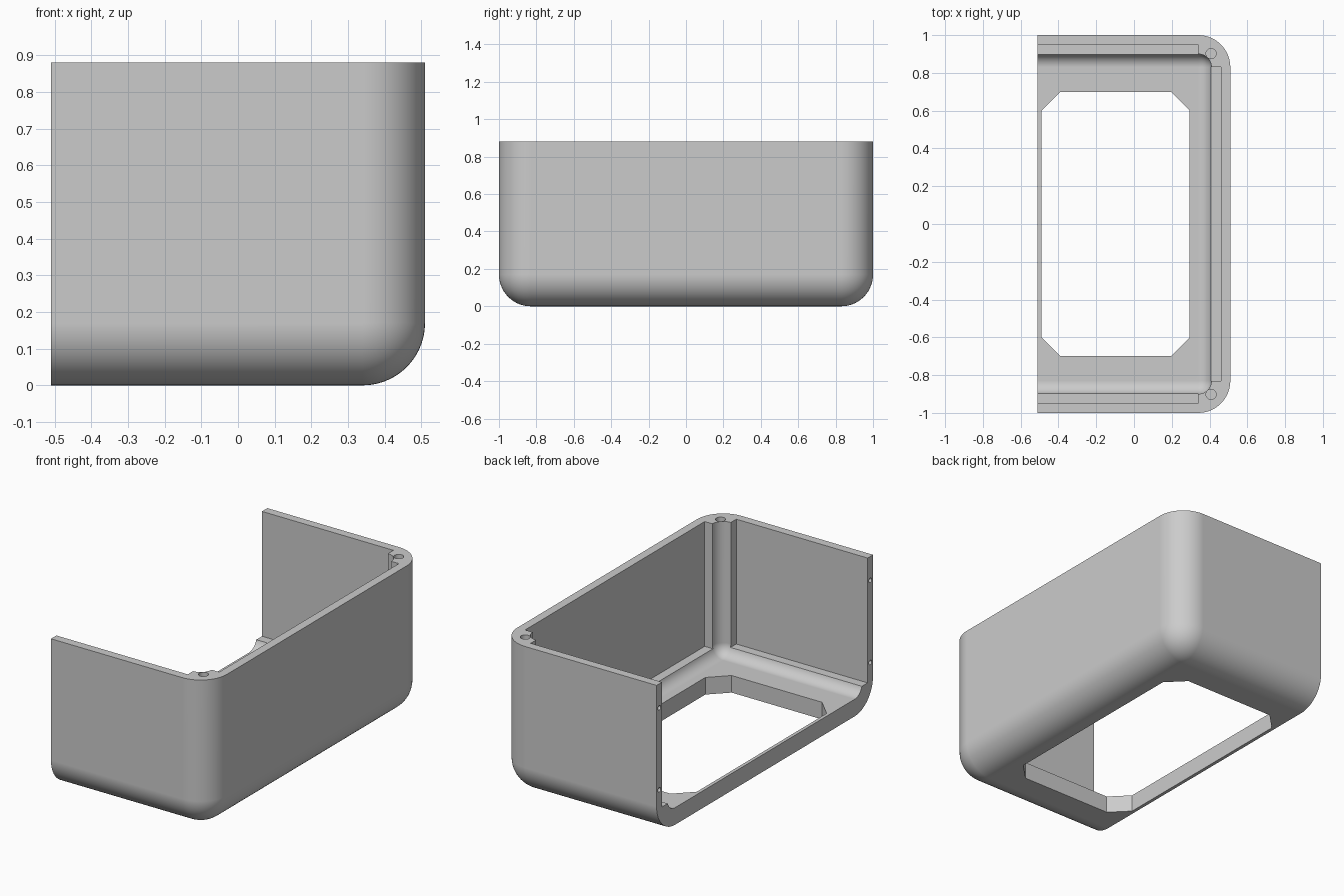
import bpy, bmesh, math
from mathutils import Matrix

cube = bpy.data.objects.get("Cube")
if cube:
    bpy.data.objects.remove(cube, do_unlink=True)

grey = bpy.data.materials.new("light_grey_plastic")
grey.use_nodes = True
grey.diffuse_color = (0.6, 0.6, 0.6, 1)
grey.node_tree.nodes["Principled BSDF"].inputs["Base Color"].default_value = (0.6, 0.6, 0.6, 1)


def make_object(name, bm):
    bmesh.ops.recalc_face_normals(bm, faces=bm.faces)
    mesh = bpy.data.meshes.new(name)
    bm.to_mesh(mesh)
    bm.free()
    mesh.materials.append(grey)
    ob = bpy.data.objects.new(name, mesh)
    bpy.context.collection.objects.link(ob)
    return ob


def box(name, lo, hi, radius=0):
    """Box; with a radius, the floor edges and the two right-hand uprights are rounded."""
    bm = bmesh.new()
    bmesh.ops.create_cube(bm, size=1)
    for v in bm.verts:
        v.co = [lo[i] if v.co[i] < 0 else hi[i] for i in range(3)]
    if radius:
        eps = 1e-4
        edges = []
        for e in bm.edges:
            a, b = e.verts[0].co, e.verts[1].co
            at_open_end = max(a.x, b.x) < lo[0] + eps
            at_top = min(a.z, b.z) > hi[2] - eps
            if not at_open_end and not at_top:
                edges.append(e)
        bmesh.ops.bevel(bm, geom=edges, offset=radius, offset_type='OFFSET',
                        segments=14, profile=0.5, affect='EDGES', clamp_overlap=False)
    return make_object(name, bm)


def prism(name, points, z0, z1):
    bm = bmesh.new()
    face = bm.faces.new([bm.verts.new((x, y, z0)) for x, y in points])
    new = bmesh.ops.extrude_face_region(bm, geom=[face])["geom"]
    for v in new:
        if isinstance(v, bmesh.types.BMVert):
            v.co.z = z1
    return make_object(name, bm)


def pin(name, centre, radius, length, along_x=False):
    bm = bmesh.new()
    matrix = Matrix.Translation(centre)
    if along_x:
        matrix = matrix @ Matrix.Rotation(math.pi / 2, 4, 'Y')
    bmesh.ops.create_cone(bm, cap_ends=True, segments=24, radius1=radius,
                          radius2=radius, depth=length, matrix=matrix)
    return make_object(name, bm)


X, Y, H = 0.51, 1.0, 0.88      # half width, half length, height
R, WALL = 0.17, 0.10           # outer corner radius, base wall thickness
THIN, LEDGE = 0.05, 0.15       # thinned wall, height where thinning starts

# Outer body, open toward -x and upward once hollowed
shell = box("housing_shell", (-X, -Y, 0), (X, Y, H), R)

# Rounded inner cavity
cutters = [box("cavity_cutter", (-X - 0.2, -Y + WALL, WALL),
               (X - WALL, Y - WALL, H + 0.2), R - WALL)]

# Recess in the long right wall, leaving the corner posts
cutters.append(box("right_recess_cutter", (0.25, -Y + R, LEDGE),
                   (X - THIN, Y - R, H + 0.1)))

# Octagonal floor opening
x0, x1, y1, c = -0.49, 0.295, 0.70, 0.10
octagon = [(x0 + c, -y1), (x1 - c, -y1), (x1, -y1 + c), (x1, y1 - c),
           (x1 - c, y1), (x0 + c, y1), (x0, y1 - c), (x0, -y1 + c)]
cutters.append(prism("floor_opening_cutter", octagon, -0.1, 0.3))

for s in (-1, 1):
    # Recess in each end wall
    ya, yb = sorted((s * 0.75, s * (Y - THIN)))
    cutters.append(box("end_recess_cutter", (-X - 0.1, ya, LEDGE), (X - R, yb, H + 0.1)))
    # Screw hole in the top of each corner post
    cutters.append(pin("post_hole_cutter", (0.408, s * 0.902, H), 0.027, 0.3))
    # Two small pin holes in each open wall edge
    for z in (0.26, 0.74):
        cutters.append(pin("edge_hole_cutter", (-X, s * 0.975, z), 0.013, 0.16, True))

bpy.ops.object.select_all(action='DESELECT')
bpy.context.view_layer.objects.active = shell
shell.select_set(True)
for cutter in cutters:
    cutter.hide_render = True
    mod = shell.modifiers.new("cut", 'BOOLEAN')
    mod.operation = 'DIFFERENCE'
    mod.solver = 'EXACT'
    mod.object = cutter
    bpy.ops.object.modifier_apply(modifier=mod.name)
    bpy.data.objects.remove(cutter, do_unlink=True)

# Smooth rounded surfaces, crisp edges, clean flat faces
bpy.ops.object.shade_smooth_by_angle(angle=math.radians(25))
weighted = shell.modifiers.new("weighted_normals", 'WEIGHTED_NORMAL')
weighted.keep_sharp = True
